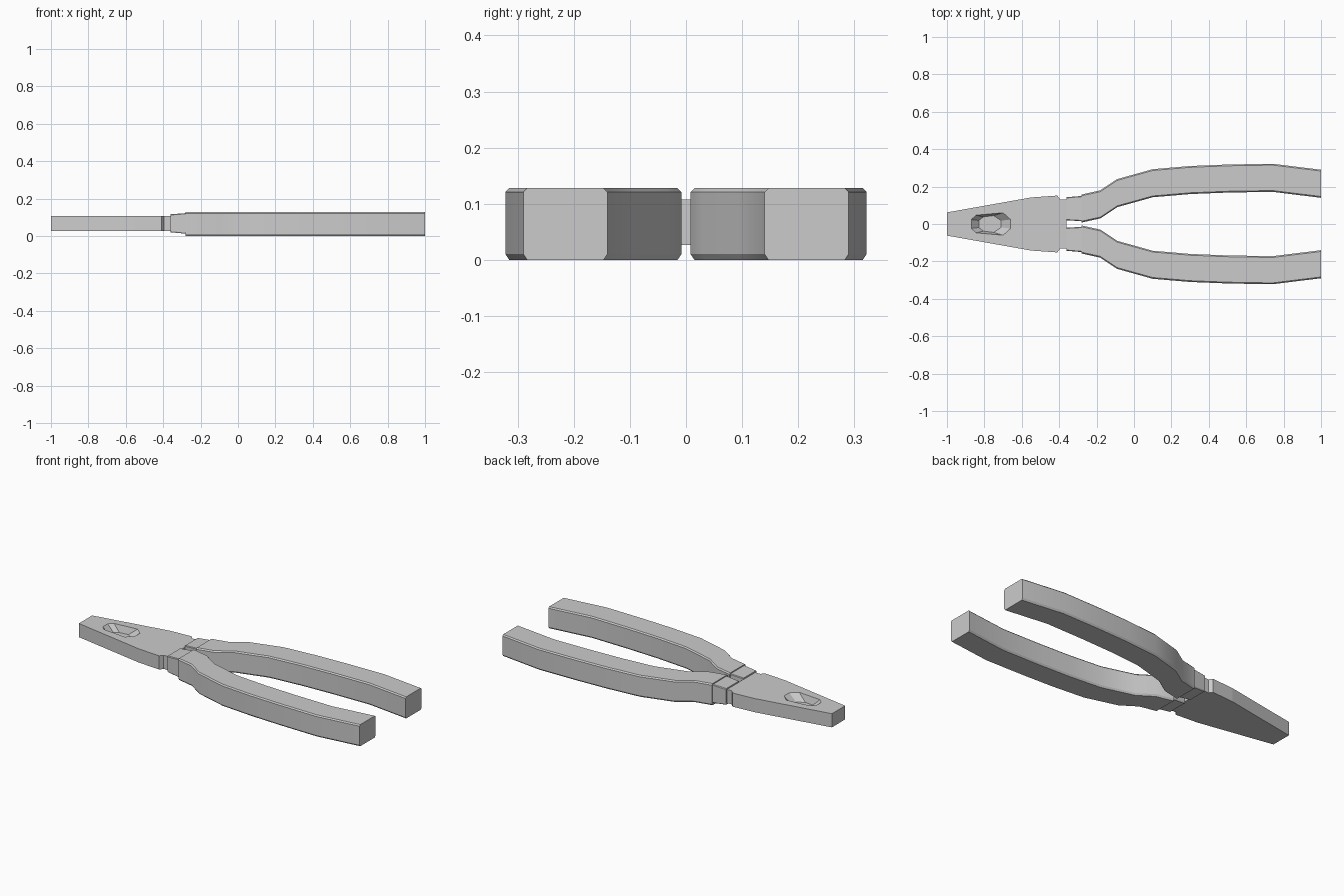
import bpy
import bmesh

if "Cube" in bpy.data.objects:
    bpy.data.objects.remove(bpy.data.objects["Cube"], do_unlink=True)

steel = bpy.data.materials.new("grey")
steel.use_nodes = True
GREY = (0.6, 0.6, 0.6, 1)
steel.diffuse_color = GREY
steel.node_tree.nodes["Principled BSDF"].inputs["Base Color"].default_value = GREY


def loft(name, rings):
    """Skin a closed solid through rings of equal length."""
    bm = bmesh.new()
    loops = [[bm.verts.new(p) for p in ring] for ring in rings]
    for a, b in zip(loops, loops[1:]):
        for i in range(len(a)):
            j = (i + 1) % len(a)
            bm.faces.new((a[i], a[j], b[j], b[i]))
    bm.faces.new(loops[0])
    bm.faces.new(loops[-1])
    bmesh.ops.recalc_face_normals(bm, faces=bm.faces)
    mesh = bpy.data.meshes.new(name)
    bm.to_mesh(mesh)
    bm.free()
    mesh.materials.append(steel)
    obj = bpy.data.objects.new(name, mesh)
    bpy.context.scene.collection.objects.link(obj)
    return obj


def prism(name, outline, z0, z1):
    return loft(name, [[(x, y, z) for x, y in outline] for z in (z0, z1)])


def section(x, y0, y1, z0, z1, c):
    """Chamfered rectangle across the length; the underside chamfer is taller."""
    b = c * 1.5
    return [(x, y0 + c, z0), (x, y1 - c, z0), (x, y1, z0 + b), (x, y1, z1 - c),
            (x, y1 - c, z1), (x, y0 + c, z1), (x, y0, z1 - c), (x, y0, z0 + b)]


def smooth(obj):
    bpy.ops.object.select_all(action="DESELECT")
    obj.select_set(True)
    bpy.context.view_layer.objects.active = obj
    bpy.ops.object.shade_smooth_by_angle(angle=0.5)


# Tapered jaw head with a neck notch
half = [(-1, 0.062), (-0.55, 0.142), (-0.41, 0.152), (-0.395, 0.132), (-0.36, 0.132)]
head = prism("jaw_head", half + [(x, -y) for x, y in reversed(half)], 0.027, 0.108)

# Recess with sloping ends sunk into the top of the head
def slot(left, right, w0, w1):
    return [(left, w0 * 0.5), (left + 0.025, w0), (right - 0.04, w1), (right, w1 * 0.4),
            (right, -w1 * 0.4), (right - 0.04, -w1), (left + 0.025, -w0), (left, -w0 * 0.5)]


levels = [(slot(-0.83, -0.71, 0.038, 0.045), 0.068),
          (slot(-0.87, -0.66, 0.047, 0.06), 0.108),
          (slot(-0.87, -0.66, 0.047, 0.06), 0.14)]
cutter = loft("recess_cutter", [[(x, y, z) for x, y in o] for o, z in levels])
cutter.hide_render = True
cut = head.modifiers.new("recess", "BOOLEAN")
cut.object = cutter
cut.solver = "EXACT"
bpy.context.view_layer.update()
carved = bpy.data.meshes.new_from_object(
    head.evaluated_get(bpy.context.evaluated_depsgraph_get()))
head.modifiers.clear()
head.data = carved
bpy.data.objects.remove(cutter, do_unlink=True)

# Handle stations: position along the length and inner edge
path = [(-0.28, 0.008), (-0.18, 0.03), (-0.09, 0.09), (0.1, 0.143),
        (0.3, 0.16), (0.5, 0.168), (0.74, 0.172), (1, 0.14)]

for side, label in ((1, "back"), (-1, "front")):
    def mirrored(rings):
        return [[(x, side * y, z) for x, y, z in r] for r in rings]

    # Grip with chamfered long edges
    grip = loft(label + "_grip", mirrored(
        [section(x, y, y + 0.15, 0, 0.128, 0.007) for x, y in path]))
    smooth(grip)
    # Collar between grip and head
    loft(label + "_collar", mirrored(
        [section(-0.362, 0.02, 0.143, 0.02, 0.116, 0.004),
         section(-0.28, 0.015, 0.15, 0.012, 0.122, 0.004)]))
    # Metal tang running from the head into the collar and grip
    prism(label + "_tang", [(x, side * y) for x, y in (
        (-0.37, 0.03), (-0.25, 0.03), (-0.25, 0.13), (-0.37, 0.13))], 0.03, 0.105)
